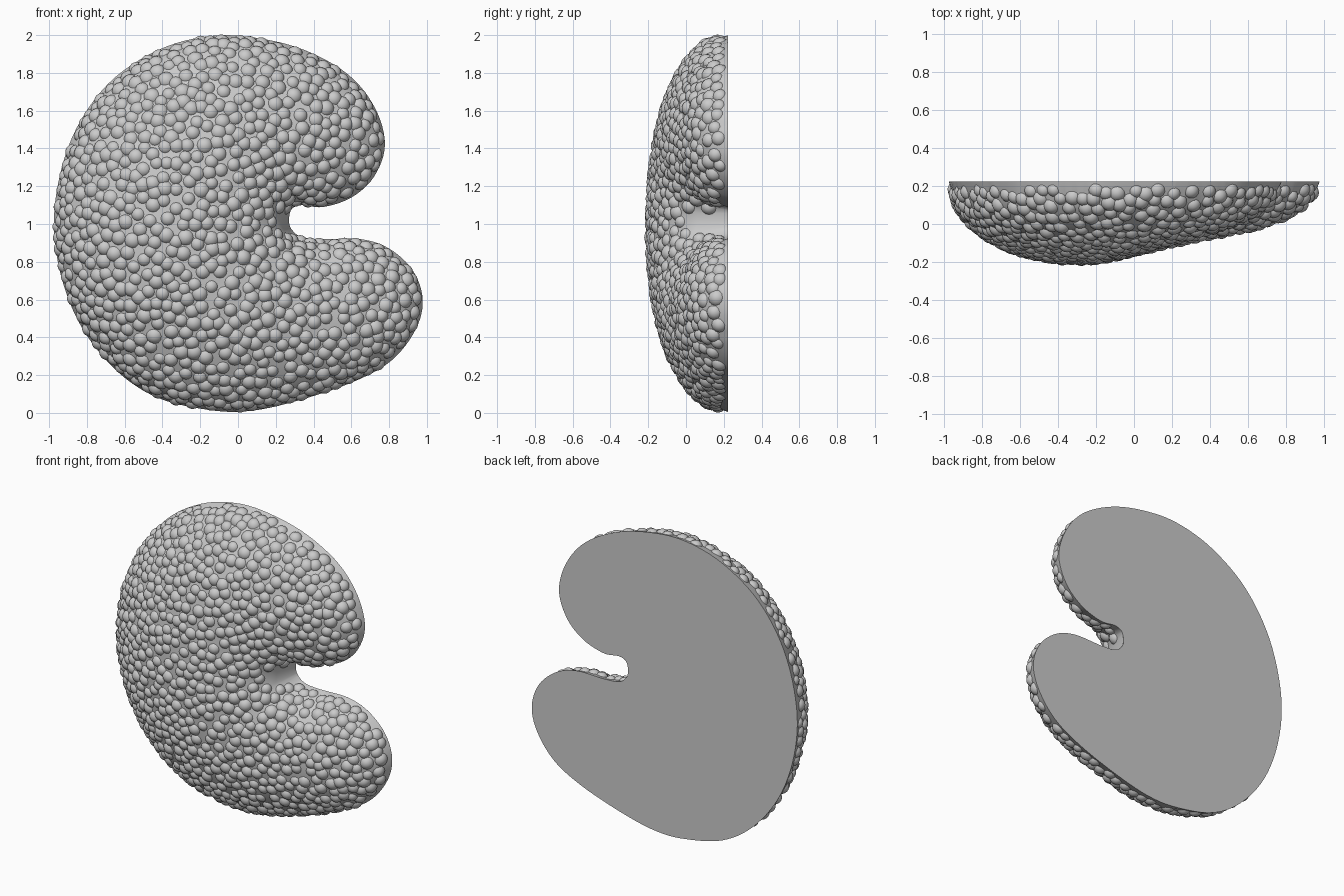
import bpy, bmesh, math, random
from mathutils import Vector

random.seed(4)
if "Cube" in bpy.data.objects:
    bpy.data.objects.remove(bpy.data.objects["Cube"])

BACK = 0.223     # y of the flat back
DEPTH = 0.422    # height of the dome over the back
CELLS = 100
STEP = 2 / CELLS
GAP = 0.052      # least distance between bumps

# Outline of the curved body, (x, z)
OUTLINE = [(.27, 1.02), (.285, 1.08), (.34, 1.10), (.45, 1.09), (.6, 1.14), (.72, 1.25),
           (.778, 1.42), (.725, 1.615), (.585, 1.79), (.355, 1.92), (.1, 1.985), (-.15, 1.995),
           (-.425, 1.92), (-.69, 1.74), (-.88, 1.455), (-.97, 1.1), (-.95, .78), (-.84, .475),
           (-.65, .23), (-.425, .08), (-.15, .015), (.06, .01), (.3, .06), (.6, .16),
           (.81, .275), (.94, .44), (.978, .6), (.925, .755), (.8, .87), (.65, .92),
           (.45, .92), (.34, .93), (.285, .97)]


def smooth_loop(points, cuts=6):
    """Closed Catmull-Rom curve through the points."""
    pts, out = [Vector(p) for p in points], []
    n = len(pts)
    for i in range(n):
        a, b, c, d = (pts[(i + k) % n] for k in (-1, 0, 1, 2))
        for k in range(cuts):
            t = k / cuts
            out.append(b + (c - a) * t / 2 + (a * 2 - b * 5 + c * 4 - d) * t * t / 2
                       + (b * 3 - a - c * 3 + d) * t ** 3 / 2)
    return out


loop = smooth_loop(OUTLINE)
edges = list(zip(loop, loop[1:] + loop[:1]))


def crossings(z):
    return [a.x + (z - a.y) / (b.y - a.y) * (b.x - a.x)
            for a, b in edges if (a.y > z) != (b.y > z)]


def snap(p):
    """Closest point on the outline."""
    found = []
    for a, b in edges:
        t = (p - a).dot(b - a) / (b - a).length_squared
        found.append(a.lerp(b, min(max(t, 0), 1)))
    return min(found, key=lambda q: (p - q).length_squared)


def finish(mesh, material):
    mesh.materials.append(material)
    obj = bpy.data.objects.new(mesh.name, mesh)
    bpy.context.collection.objects.link(obj)
    bpy.ops.object.select_all(action='DESELECT')
    obj.select_set(True)
    bpy.context.view_layer.objects.active = obj
    bpy.ops.object.shade_smooth_by_angle(angle=math.radians(50))


grey = bpy.data.materials.new("plain grey")
grey.use_nodes = True
grey.diffuse_color = (0.6, 0.6, 0.6, 1)
grey.node_tree.nodes["Principled BSDF"].inputs["Base Color"].default_value = (0.6, 0.6, 0.6, 1)

# Body: a grid trimmed to the outline
bm = bmesh.new()
bmesh.ops.create_grid(bm, x_segments=CELLS, y_segments=CELLS, size=1)
rows = {}
outside = []
for v in bm.verts:
    v.co.y += 1.0001
    key = round(v.co.y, 3)
    if key not in rows:
        rows[key] = crossings(v.co.y)
    if sum(x > v.co.x for x in rows[key]) % 2 == 0:
        outside.append(v)
bmesh.ops.delete(bm, geom=outside, context='VERTS')
bmesh.ops.delete(bm, geom=[v for v in bm.verts if not v.link_faces], context='VERTS')
bm.verts.index_update()
rim = {v.index for v in bm.verts if v.is_boundary}
for v in bm.verts:
    if v.index in rim:
        v.co.xy = snap(v.co.xy)

# Inflate the body like a membrane, with less pressure around the notch
height = [0.0] * len(bm.verts)
inner = []
for v in bm.verts:
    if v.index not in rim:
        links = []
        for e in v.link_edges:
            links += [e.other_vert(v).index, STEP / max(e.calc_length(), STEP / 4)]
        load = 1 - 0.4 * math.exp(-((v.co.x - 0.2) / 0.35) ** 2)
        inner.append((v.index, *links, load, sum(links[1::2])))
for _ in range(130):
    for i, a, wa, b, wb, c, wc, d, wd, load, total in inner:
        pull = wa * height[a] + wb * height[b] + wc * height[c] + wd * height[d] + load
        height[i] += 1.9 * (pull / total - height[i])
top = max(height)
for v in bm.verts:
    v.co = (v.co.x, BACK - DEPTH * math.sqrt(max(height[v.index], 0) / top), v.co.y)
bm.normal_update()

# Scatter points evenly over the domed surface
faces = [([v.co.copy() for v in f.verts], f.normal.copy(), f.calc_area()) for f in bm.faces]
spots, buckets = [], {}
for corners, normal, area in random.choices(faces, weights=[f[2] for f in faces], k=26000):
    a, b, c, d = corners
    s, t = random.random(), random.random()
    p = a.lerp(b, s).lerp(d.lerp(c, s), t)
    near_notch = math.hypot(p.x - 0.27, p.z - 1.01) < 0.07
    if p.y > BACK - 0.045 or near_notch:
        continue
    cx, cy, cz = (math.floor(k / GAP) for k in p)
    around = [q for i in (-1, 0, 1) for j in (-1, 0, 1) for k in (-1, 0, 1)
              for q in buckets.get((cx + i, cy + j, cz + k), ())]
    if all((p - q).length > GAP for q in around):
        buckets.setdefault((cx, cy, cz), []).append(p)
        spots.append((p, normal if normal.y < 0 else -normal))

# Flat back
bm.faces.new([bm.verts.new((p.x, BACK, p.y)) for p in loop])
bmesh.ops.recalc_face_normals(bm, faces=bm.faces)
body = bpy.data.meshes.new("curved_body")
bm.to_mesh(body)
bm.free()
finish(body, grey)

# One rounded cap, open underneath
bm = bmesh.new()
bmesh.ops.create_uvsphere(bm, u_segments=12, v_segments=10, radius=1)
bmesh.ops.delete(bm, geom=[v for v in bm.verts if v.co.z < -0.1], context='VERTS')
bm.verts.index_update()
cap_verts = [v.co.copy() for v in bm.verts]
cap_faces = [[v.index for v in f.verts] for f in bm.faces]
bm.free()

# Bumps: the cap repeated at every spot, sunk partly into the body
verts, polys = [], []
for p, n in spots:
    r = random.uniform(0.038, 0.049)
    turn = n.to_track_quat('Z', 'Y')
    polys += [[i + len(verts) for i in f] for f in cap_faces]
    for co in cap_verts:
        q = p - n * r * 0.52 + turn @ (co * r)
        verts.append((q.x, min(q.y, BACK), q.z))
bumps = bpy.data.meshes.new("surface_bumps")
bumps.from_pydata(verts, [], polys)
finish(bumps, grey)
